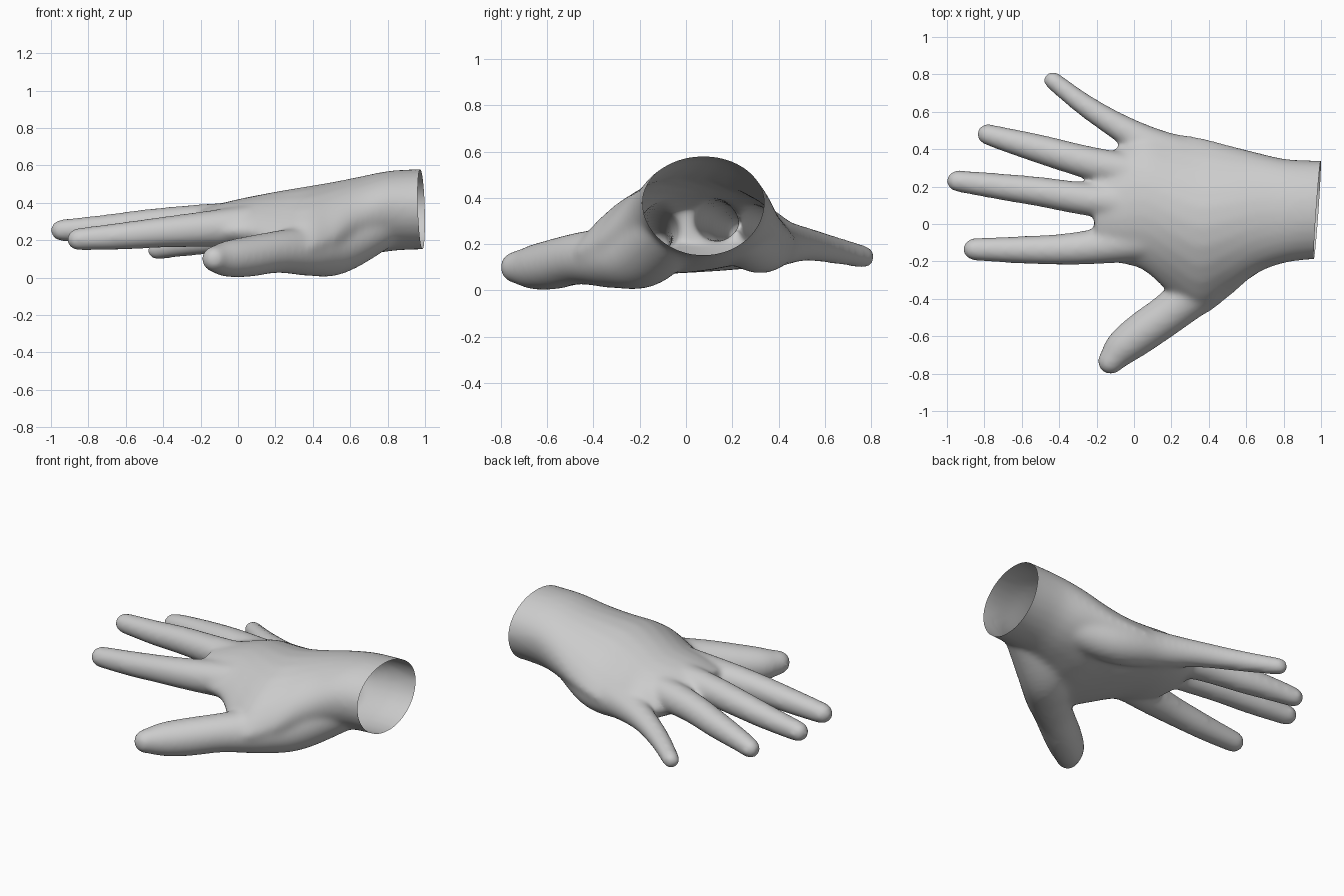
import bpy, bmesh, math
from mathutils import Vector

cube = bpy.data.objects.get("Cube")
if cube:
    bpy.data.objects.remove(cube, do_unlink=True)

SEG = 28
bm = bmesh.new()


def loft(rings):
    """Closed skin over a list of point rings."""
    rows = [[bm.verts.new(p) for p in ring] for ring in rings]
    for a, b in zip(rows, rows[1:]):
        for i in range(SEG):
            j = (i + 1) % SEG
            bm.faces.new((a[i], a[j], b[j], b[i]))
    bm.faces.new(rows[0][::-1])
    bm.faces.new(rows[-1])


def spline(keys, steps=6):
    """Smooth curve through rows of numbers."""
    k = [Vector(v) for v in keys]
    k = [2 * k[0] - k[1]] + k + [2 * k[-1] - k[-2]]
    out = []
    for a, b, c, d in zip(k, k[1:], k[2:], k[3:]):
        for s in range(steps):
            t = s / steps
            out.append(0.5 * (2 * b + (c - a) * t + (2 * a - 5 * b + 4 * c - d) * t * t
                              + (3 * b - a - 3 * c + d) * t ** 3))
    return out + [k[-2]]


def digit(keys):
    """Round-tipped tube; keys are x, y, z, radius from tip to root."""
    path = spline(keys)
    centres = [p.to_3d() for p in path]
    radii = [p[3] + 0.003 for p in path]
    out = (centres[0] - centres[1]).normalized()
    tip, r = centres[0].copy(), radii[0]
    for n in range(1, 6):
        a = n * math.pi / 11
        centres.insert(0, tip + out * r * math.sin(a))
        radii.insert(0, r * math.cos(a))
    rings = []
    for i, c in enumerate(centres):
        lo, hi = max(i - 1, 0), min(i + 1, len(centres) - 1)
        along = (centres[hi] - centres[lo]).normalized()
        side = along.cross(Vector((0, 0, 1))).normalized()
        up = side.cross(along)
        rings.append([c + radii[i] * (side * math.cos(t) + up * math.sin(t))
                      for t in (2 * math.pi * k / SEG for k in range(SEG))])
    loft(rings)


# Palm and wrist: x, right y, left y, right edge z, left edge z, top, bottom, slope of the back
palm = [
    (1.08, -.19, .34, .38, .38, .58, .15, 1),
    (.95, -.19, .34, .38, .38, .58, .15, 1),
    (.80, -.21, .35, .37, .37, .57, .14, 1),
    (.65, -.27, .385, .30, .32, .54, .11, 1.1),
    (.50, -.395, .425, .20, .26, .51, .08, 1.4),
    (.35, -.49, .465, .16, .23, .485, .075, 1.7),
    (.20, -.38, .487, .20, .21, .46, .08, 1.6),
    (.05, -.25, .51, .25, .20, .43, .10, 1.4),
    (-.08, -.21, .42, .25, .22, .40, .14, 1.3),
    (-.21, -.16, .32, .25, .25, .36, .2, 1.2),
]
rings = []
for x, y0, y1, z0, z1, top, bottom, slope in (tuple(v) for v in spline(palm)):
    ring = []
    for k in range(SEG):
        c, s = math.cos(2 * math.pi * k / SEG), math.sin(2 * math.pi * k / SEG)
        edge = z0 + (z1 - z0) * (c + 1) / 2
        mid = (z0 + z1) / 2
        rise = s ** slope * (top - mid) if s > 0 else s * (mid - bottom)
        ring.append((x, (y0 + y1) / 2 + c * (y1 - y0) / 2, edge + rise))
    rings.append(ring)
loft(rings)

# Index, middle, ring and little fingers, then the thumb
digit([(-.855, -.135, .205, .058), (-.65, -.138, .22, .069), (-.4, -.136, .243, .08),
       (-.2, -.12, .258, .092), (.1, -.08, .28, .11)])
digit([(-.945, .23, .253, .056), (-.7, .198, .267, .069), (-.5, .172, .285, .077),
       (-.25, .133, .3, .086), (.1, .1, .31, .1)])
digit([(-.785, .48, .2, .054), (-.7, .455, .215, .061), (-.5, .4, .24, .075),
       (-.25, .33, .27, .085), (.1, .25, .28, .1)])
digit([(-.435, .768, .145, .047), (-.265, .637, .175, .057), (-.07, .513, .2, .071),
       (.15, .395, .205, .1), (.42, .3, .205, .125), (.75, .15, .32, .12)])
digit([(-.125, -.735, .1, .068), (-.06, -.66, .1, .094), (.05, -.575, .112, .106),
       (.21, -.46, .138, .11), (.38, -.31, .145, .133), (.53, -.17, .17, .148),
       (.8, -.02, .31, .13)])

bmesh.ops.recalc_face_normals(bm, faces=bm.faces)
mesh = bpy.data.meshes.new("hand")
bm.to_mesh(mesh)
bm.free()
hand = bpy.data.objects.new("hand", mesh)
bpy.context.collection.objects.link(hand)

# Fuse the parts into one soft skin
fuse = hand.modifiers.new("fuse", 'REMESH')
fuse.mode = 'VOXEL'
fuse.voxel_size = 0.013
soft = hand.modifiers.new("soften", 'SMOOTH')
soft.factor = 0.5
soft.iterations = 24
graph = bpy.context.evaluated_depsgraph_get()
skin = bpy.data.meshes.new_from_object(hand.evaluated_get(graph))
hand.modifiers.clear()
hand.data = skin

# Open the wrist with a slanted cut
bm = bmesh.new()
bm.from_mesh(skin)
bmesh.ops.bisect_plane(bm, geom=bm.verts[:] + bm.edges[:] + bm.faces[:],
                       plane_co=(.98, .07, .36), plane_no=(1, -.07, .03), clear_outer=True)
bm.to_mesh(skin)
bm.free()

# Plain grey skin
grey = bpy.data.materials.new("light_grey")
grey.use_nodes = True
colour = (0.6, 0.6, 0.6, 1)
grey.diffuse_color = colour
grey.node_tree.nodes["Principled BSDF"].inputs["Base Color"].default_value = colour
skin.materials.clear()
skin.materials.append(grey)
for face in skin.polygons:
    face.material_index = 0
    face.use_smooth = True
